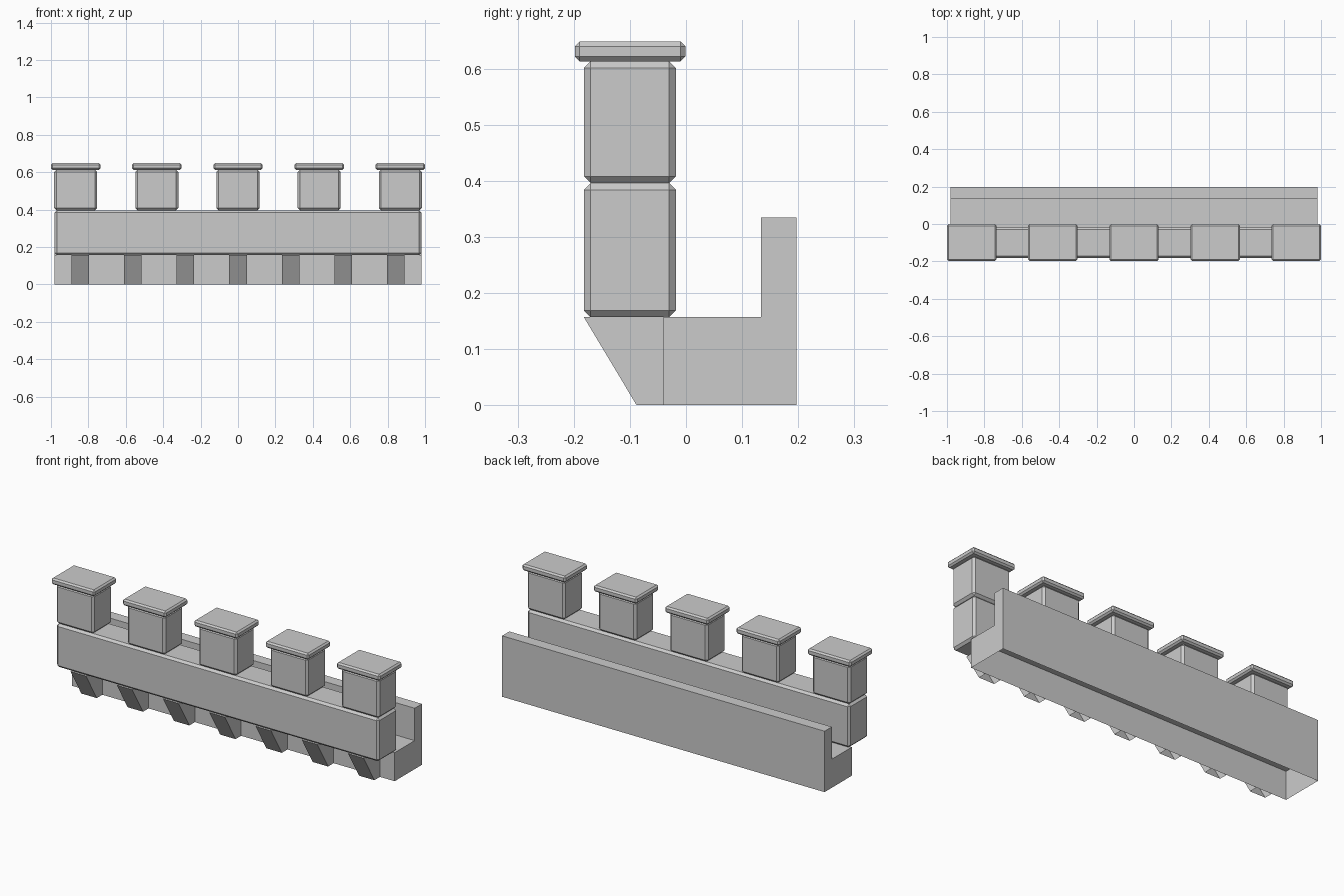
import bpy
import bmesh

if "Cube" in bpy.data.objects:
    bpy.data.objects.remove(bpy.data.objects["Cube"])

stone = bpy.data.materials.new("grey stone")
stone.diffuse_color = (0.6, 0.6, 0.6, 1)
stone.use_nodes = True
stone.node_tree.nodes["Principled BSDF"].inputs["Base Color"].default_value = stone.diffuse_color


def add_object(name, bm):
    mesh = bpy.data.meshes.new(name)
    bmesh.ops.recalc_face_normals(bm, faces=bm.faces[:])
    bm.to_mesh(mesh)
    bm.free()
    mesh.materials.append(stone)
    obj = bpy.data.objects.new(name, mesh)
    bpy.context.collection.objects.link(obj)
    return obj


def chamfered_block(name, x, y, z, bevel):
    """Box spanning three (min, max) ranges with chamfered edges."""
    bm = bmesh.new()
    bmesh.ops.create_cube(bm, size=1)
    for v in bm.verts:
        v.co = [r[0] + (c + 0.5) * (r[1] - r[0]) for c, r in zip(v.co, (x, y, z))]
    obj = add_object(name, bm)
    mod = obj.modifiers.new("chamfer", 'BEVEL')
    mod.width = bevel
    mod.segments = 1
    return obj


def extruded_profile(name, points, x0, x1, open_sides=()):
    """Extrude a (y, z) profile along x, leaving chosen sides open."""
    bm = bmesh.new()
    a = [bm.verts.new((x0, y, z)) for y, z in points]
    b = [bm.verts.new((x1, y, z)) for y, z in points]
    bm.faces.new(a)
    bm.faces.new(b[::-1])
    n = len(points)
    for i in range(n):
        if i not in open_sides:
            j = (i + 1) % n
            bm.faces.new((a[j], a[i], b[i], b[j]))
    return add_object(name, bm)


# Walkway with raised back wall, hollow and open underneath
walkway = [(-0.04, 0), (0.197, 0), (0.197, 0.335), (0.134, 0.335),
           (0.134, 0.157), (-0.04, 0.157)]
extruded_profile("walkway", walkway, -0.981, 0.981, open_sides=(0,))

# Front parapet beam
chamfered_block("parapet", (-0.981, 0.981), (-0.182, -0.018), (0.157, 0.396), 0.012)

# Merlons with overhanging cap stones
for i in range(-2, 3):
    cx = i * 0.434
    chamfered_block("merlon", (cx - 0.115, cx + 0.115), (-0.182, -0.018),
                    (0.396, 0.613), 0.012)
    chamfered_block("merlon_cap", (cx - 0.132, cx + 0.132), (-0.198, -0.001),
                    (0.613, 0.648), 0.0085)

# Sloped support brackets, open underneath and against the walkway
bracket = [(-0.088, 0), (-0.04, 0), (-0.04, 0.157), (-0.182, 0.157)]
for i in range(-3, 4):
    cx = i * 0.2815
    extruded_profile("bracket", bracket, cx - 0.047, cx + 0.047, open_sides=(0, 1))
